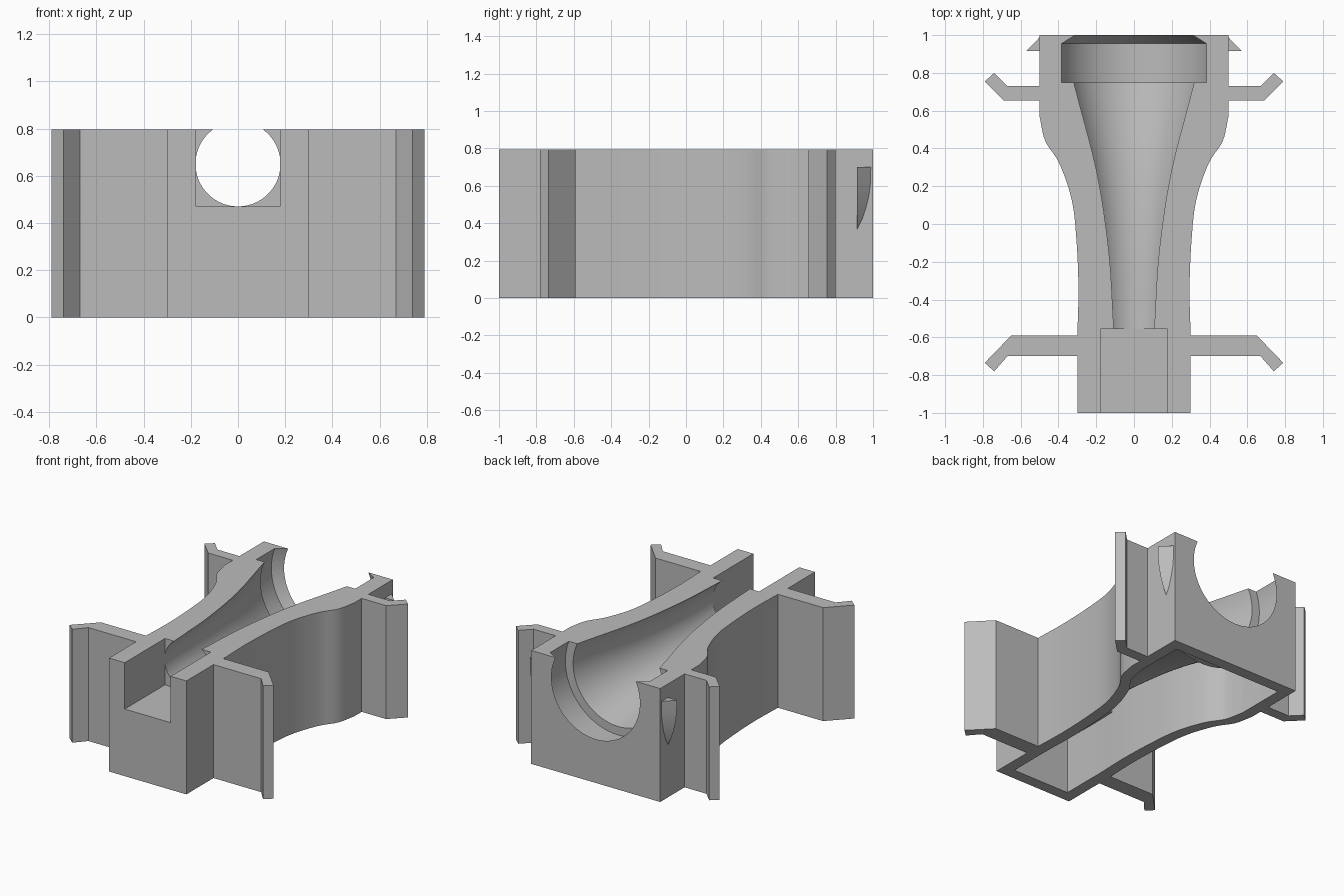
import bpy, bmesh, math
from mathutils import Vector

if "Cube" in bpy.data.objects:
    bpy.data.objects.remove(bpy.data.objects["Cube"], do_unlink=True)

HEIGHT, AXIS, WALL = 0.795, 0.65, 0.08

grey = bpy.data.materials.new("plain grey")
grey.use_nodes = True
grey.diffuse_color = (0.5, 0.5, 0.5, 1)
grey.node_tree.nodes["Principled BSDF"].inputs["Base Color"].default_value = (0.5, 0.5, 0.5, 1)


def finish(name, bm):
    bmesh.ops.recalc_face_normals(bm, faces=bm.faces)
    mesh = bpy.data.meshes.new(name)
    bm.to_mesh(mesh)
    bm.free()
    mesh.materials.append(grey)
    obj = bpy.data.objects.new(name, mesh)
    bpy.context.collection.objects.link(obj)
    return obj


def spline(points, steps=6):
    """Smooth curve through the points."""
    p = [Vector(q) for q in points]
    p = [2 * p[0] - p[1]] + p + [2 * p[-1] - p[-2]]
    out = []
    for a, b, c, d in zip(p, p[1:], p[2:], p[3:]):
        for i in range(steps):
            t = i / steps
            out.append(0.5 * (2 * b + (c - a) * t + (2 * a - 5 * b + 4 * c - d) * t**2
                              + (3 * b - a - 3 * c + d) * t**3))
    return [tuple(q) for q in out + [p[-2]]]


def prism(name, half, z0, z1):
    """Extrude a half outline mirrored across x."""
    ring = half + [(-x, y) for x, y in reversed(half)]
    bm = bmesh.new()
    face = bm.faces.new([bm.verts.new((x, y, z0)) for x, y in ring])
    new = bmesh.ops.extrude_face_region(bm, geom=[face])["geom"]
    bmesh.ops.translate(bm, vec=(0, 0, z1 - z0),
                        verts=[v for v in new if isinstance(v, bmesh.types.BMVert)])
    return finish(name, bm)


def lathe(name, profile, sides=96):
    """Closed solid of (y, radius) rings about the bore axis."""
    bm = bmesh.new()
    rings = []
    for y, r in profile:
        rings.append([bm.verts.new((r * math.sin(a), y, AXIS - r * math.cos(a)))
                      for a in (math.tau * i / sides for i in range(sides))])
    for a, b in zip(rings, rings[1:]):
        for i in range(sides):
            j = (i + 1) % sides
            bm.faces.new((a[i], a[j], b[j], b[i]))
    bm.faces.new(rings[0])
    bm.faces.new(rings[-1])
    return finish(name, bm)


def subtract(target, cutter):
    cutter.hide_render = True
    mod = target.modifiers.new("cut", "BOOLEAN")
    mod.operation, mod.solver, mod.object = "DIFFERENCE", "EXACT", cutter
    bpy.context.view_layer.objects.active = target
    bpy.ops.object.modifier_apply(modifier=mod.name)
    bpy.data.objects.remove(cutter, do_unlink=True)


# Body with its bent side wings, in one outline
flank = spline([(0.3, -0.59), (0.294, -0.34), (0.305, -0.08), (0.33, 0.13),
                (0.395, 0.32), (0.47, 0.44), (0.5, 0.57)])
front_wing = [(0.3, -0.7), (0.67, -0.7), (0.74, -0.78), (0.79, -0.735), (0.65, -0.59)]
back_wing = [(0.5, 0.655), (0.69, 0.655), (0.79, 0.755), (0.74, 0.8), (0.67, 0.73), (0.5, 0.73)]
body = prism("body", [(0.3, -1)] + front_wing + flank + back_wing + [(0.5, 1)], 0, HEIGHT)

# Underside cavity, which leaves a wall around the bore and the channel
inner = [(0.3 - WALL, WALL - 1)] + [(x - WALL, y) for x, y in flank] + [(0.5 - WALL, 1 - WALL)]
cavity = prism("cavity", inner, -0.1, HEIGHT - WALL)
flare = spline([(-0.555, 0.18), (-0.13, 0.198), (0.29, 0.247), (0.75, 0.35)])
shell = [(y, r + WALL) for y, r in flare if y < 0.67]
subtract(cavity, lathe("bore_shell", shell + [(0.67, 0.42), (0.67, 0.49), (1.1, 0.49)]))
subtract(cavity, prism("channel_shell", [(0.26, -1.1), (0.26, -0.475)], 0.47 - WALL, 1))
subtract(body, cavity)

# Flared bore with a wide seat and a tapered lip, then the square front channel
seat = [(0.75, 0.41), (0.955, 0.41), (1, 0.343), (1.02, 0.313)]
subtract(body, lathe("bore", flare + seat))
subtract(body, prism("channel", [(0.178, -1.1), (0.178, -0.555)], 0.47, 1))

# Pointed catches on both sides at the back
levels = [(0.7, 1), (0.62, 0.98), (0.55, 0.87), (0.48, 0.64), (0.42, 0.36), (0.37, 0.01)]
for side, name in ((1, "left_catch"), (-1, "right_catch")):
    bm = bmesh.new()
    rows = [[bm.verts.new((side * x, y, z)) for x, y in
             ((0.5, 0.915), (0.5 + 0.07 * s, 0.915), (0.5, 0.915 + 0.073 * s))]
            for z, s in levels]
    for a, b in zip(rows, rows[1:]):
        for i in range(3):
            j = (i + 1) % 3
            bm.faces.new((a[i], a[j], b[j], b[i]))
    bm.faces.new(rows[0])
    bm.faces.new(rows[-1])
    finish(name, bm)

# Smooth curves, sharp corners
bpy.ops.object.select_all(action="DESELECT")
for name in ("body", "left_catch", "right_catch"):
    bpy.data.objects[name].select_set(True)
bpy.context.view_layer.objects.active = body
bpy.ops.object.shade_smooth_by_angle(angle=math.radians(25))
